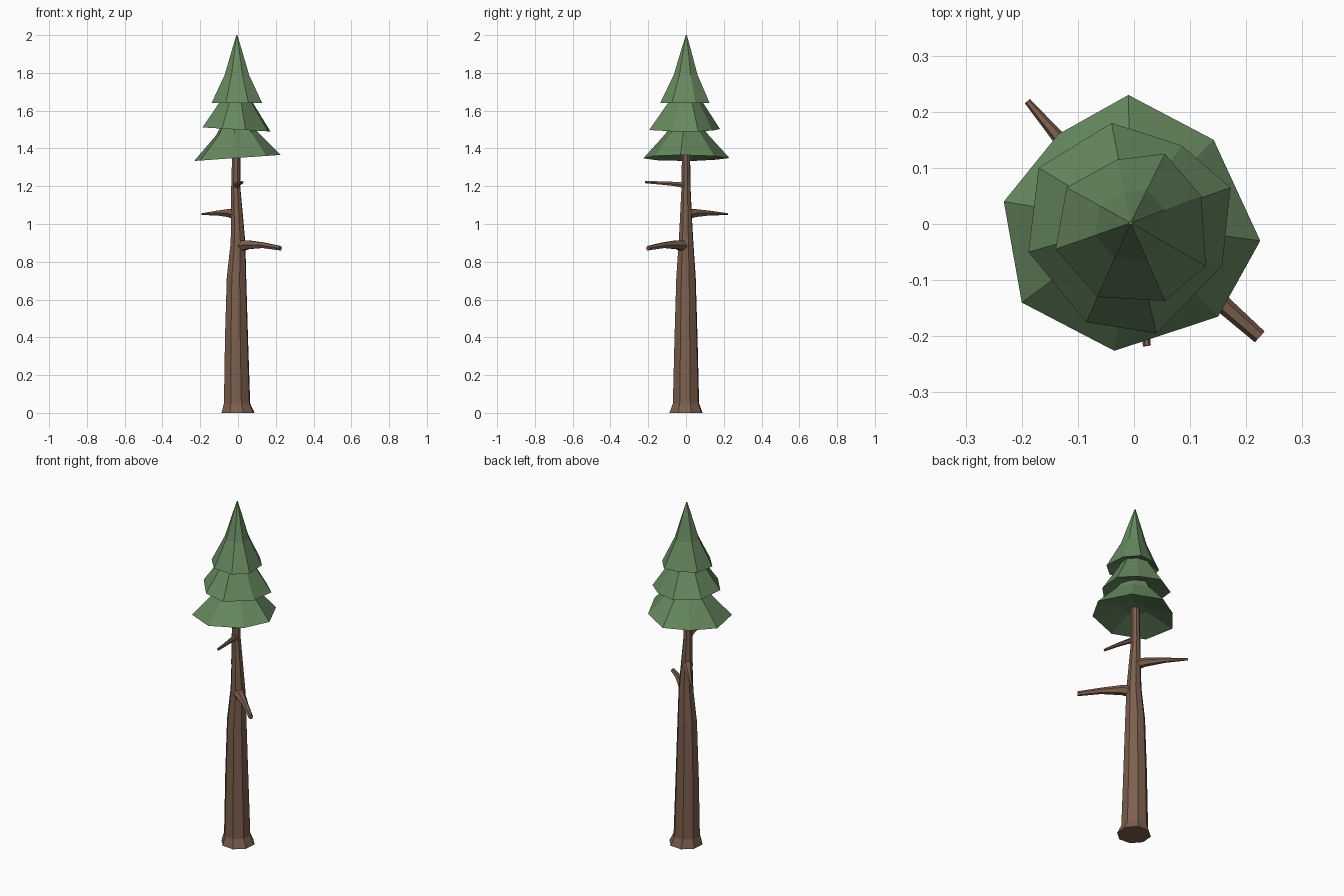
import bpy
import bmesh
from math import cos, sin, tau
from mathutils import Vector

cube = bpy.data.objects.get("Cube")
if cube:
    bpy.data.objects.remove(cube, do_unlink=True)


def make_material(name, rgb):
    mat = bpy.data.materials.new(name)
    mat.use_nodes = True
    mat.diffuse_color = (*rgb, 1)
    mat.node_tree.nodes["Principled BSDF"].inputs["Base Color"].default_value = (*rgb, 1)
    return mat


bark = make_material("bark brown", (0.2, 0.115, 0.077))
needles = make_material("needle green", (0.135, 0.245, 0.115))


def loft(name, rings, mat):
    """Skin a list of equal-sized point rings and cap both ends."""
    bm = bmesh.new()
    loops = [[bm.verts.new(p) for p in ring] for ring in rings]
    for low, high in zip(loops, loops[1:]):
        for i in range(len(low)):
            j = (i + 1) % len(low)
            bm.faces.new((low[i], low[j], high[j], high[i]))
    bm.faces.new(loops[0][::-1])
    bm.faces.new(loops[-1])
    bmesh.ops.recalc_face_normals(bm, faces=bm.faces[:])
    mesh = bpy.data.meshes.new(name)
    bm.to_mesh(mesh)
    bm.free()
    mesh.materials.append(mat)
    obj = bpy.data.objects.new(name, mesh)
    bpy.context.collection.objects.link(obj)
    return obj


def circle(center, radius, sides, u=Vector((1, 0, 0)), v=Vector((0, 1, 0)), phase=0.0):
    angles = [tau * (i + phase) / sides for i in range(sides)]
    return [Vector(center) + u * radius * cos(a) + v * radius * sin(a) for a in angles]


# Trunk: flared foot, long taper and a slight bend near the branches
trunk_path = [
    ((0, 0, 0), 0.092), ((-0.005, 0, 0.05), 0.073), ((-0.008, 0, 0.4), 0.064),
    ((-0.008, 0, 0.72), 0.054), ((0, 0, 0.9), 0.041), ((-0.004, 0, 1.02), 0.034),
    ((-0.012, 0, 1.2), 0.025), ((-0.008, 0, 1.45), 0.022),
]
loft("trunk", [circle(c, r, 8, phase=0.4) for c, r in trunk_path], bark)


# Dead branches: tapered six-sided limbs
def branch(name, path):
    points = [Vector(p) for p, r in path]
    along = (points[-1] - points[0]).normalized()
    side = along.cross(Vector((0, 0, 1))).normalized()
    up = side.cross(along)
    loft(name, [circle(p, r, 6, side, up) for p, (_, r) in zip(points, path)], bark)


branch("lower_branch", [((0, 0, 0.88), 0.034), ((0.05, -0.045, 0.89), 0.027),
                        ((0.13, -0.118, 0.888), 0.017), ((0.224, -0.201, 0.872), 0.013)])
branch("middle_branch", [((-0.01, 0, 1.05), 0.03), ((-0.045, 0.045, 1.058), 0.024),
                         ((-0.11, 0.125, 1.058), 0.014), ((-0.19, 0.219, 1.052), 0.006)])
branch("upper_branch", [((-0.01, 0, 1.205), 0.018), ((0, -0.06, 1.212), 0.013),
                        ((0.012, -0.13, 1.217), 0.01), ((0.023, -0.217, 1.222), 0.007)])


# Foliage: three irregular eight-sided skirts with hollow undersides
def skirt(name, outline, rim_z, slope, profile, axis=(-0.006, 0.002)):
    rings = []
    for scale, z, level in profile:
        ring = []
        for x, y in outline:
            ring.append((axis[0] + (x - axis[0]) * scale,
                         axis[1] + (y - axis[1]) * scale,
                         z + (rim_z - profile[1][1]) + slope * x * level))
        rings.append(ring)
    loft(name, rings, needles)


skirt("lower_foliage",
      [(-0.01, 0.23), (-0.135, 0.16), (-0.232, 0.04), (-0.2, -0.14),
       (-0.035, -0.226), (0.15, -0.165), (0.225, -0.03), (0.142, 0.15)],
      1.35, 0.07,
      [(0.3, 1.39, 0), (1, 1.35, 1), (0.48, 1.48, 0.5), (0.28, 1.56, 0)])
skirt("middle_foliage",
      [(-0.04, 0.18), (-0.17, 0.1), (-0.188, -0.05), (-0.085, -0.175),
       (0.04, -0.195), (0.157, -0.075), (0.172, 0.065), (0.085, 0.14)],
      1.5, -0.06,
      [(0.3, 1.53, 0), (1, 1.5, 1), (0.5, 1.64, 0.5), (0.28, 1.72, 0)])
skirt("upper_foliage",
      [(-0.03, 0.115), (-0.12, 0.065), (-0.14, -0.045), (-0.065, -0.13),
       (0.055, -0.137), (0.128, -0.075), (0.12, 0.05), (0.055, 0.125)],
      1.64, 0,
      [(0.3, 1.67, 0), (1, 1.64, 1), (0.48, 1.79, 0), (0.2, 1.92, 0), (0.02, 2, 0)])
